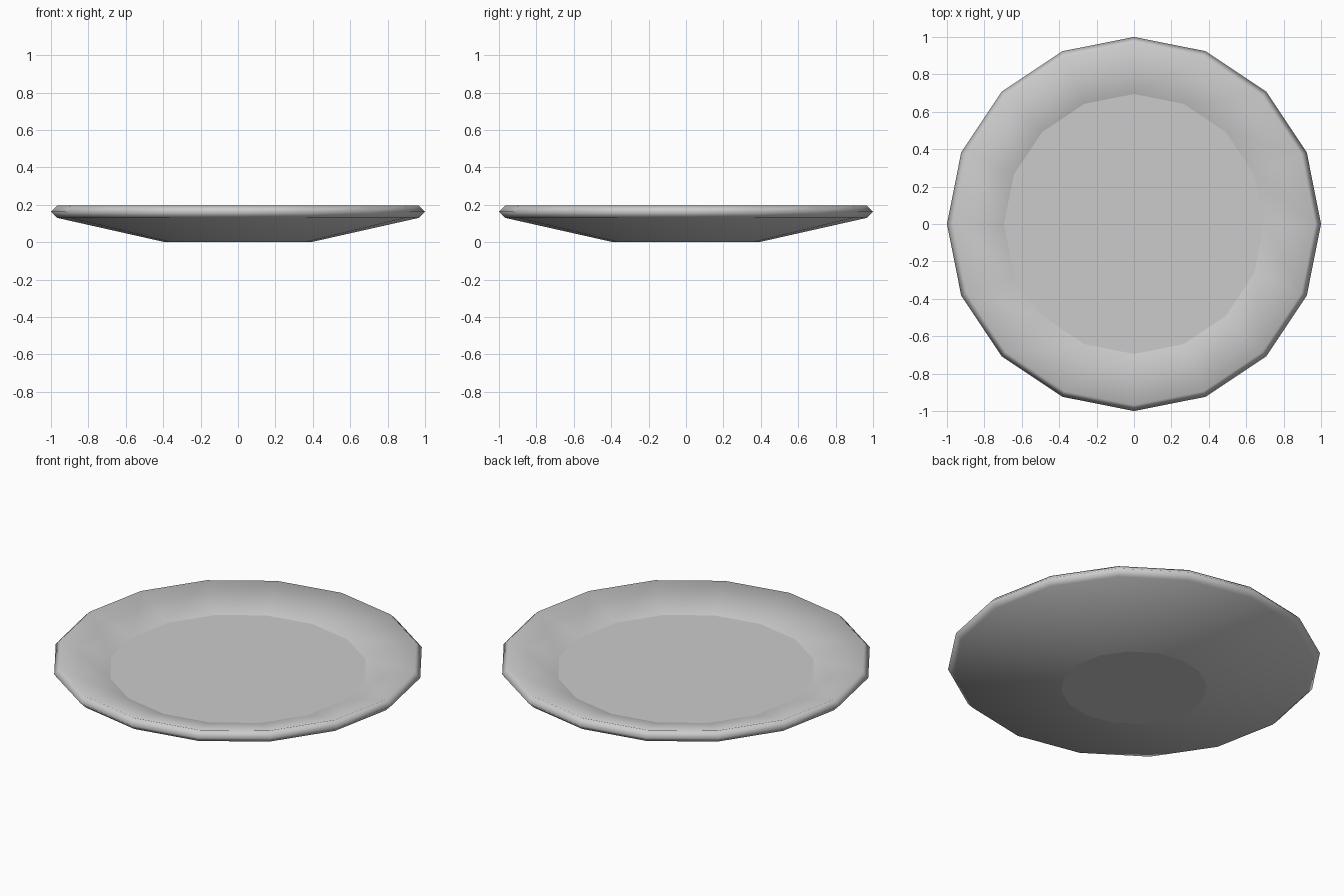
import bpy
import bmesh
from math import cos, sin, tau

if "Cube" in bpy.data.objects:
    bpy.data.objects.remove(bpy.data.objects["Cube"], do_unlink=True)

SIDES = 16

# Plain ceramic colour
ceramic = bpy.data.materials.new("pale grey ceramic")
ceramic.use_nodes = True
colour = (0.6, 0.6, 0.6, 1.0)
ceramic.diffuse_color = colour
ceramic.node_tree.nodes["Principled BSDF"].inputs["Base Color"].default_value = colour

# Radius and height from the foot, round the rim, to the inner floor
profile = [(0.39, 0.0), (0.968, 0.13), (1.0, 0.163), (0.968, 0.195), (0.695, 0.115)]

bm = bmesh.new()
rings = [[bm.verts.new((r * cos(tau * i / SIDES), r * sin(tau * i / SIDES), z))
          for i in range(SIDES)] for r, z in profile]

# Underside, rim and inner slope
for lower, upper in zip(rings, rings[1:]):
    for i in range(SIDES):
        j = (i + 1) % SIDES
        bm.faces.new((lower[i], lower[j], upper[j], upper[i])).smooth = True

# Flat foot and flat floor with crisp borders
foot = bm.faces.new(rings[0][::-1])
floor = bm.faces.new(rings[-1])
for edge in [*foot.edges, *floor.edges]:
    edge.smooth = False

mesh = bpy.data.meshes.new("plate")
bm.to_mesh(mesh)
bm.free()
mesh.materials.append(ceramic)
plate = bpy.data.objects.new("plate", mesh)
bpy.context.collection.objects.link(plate)
